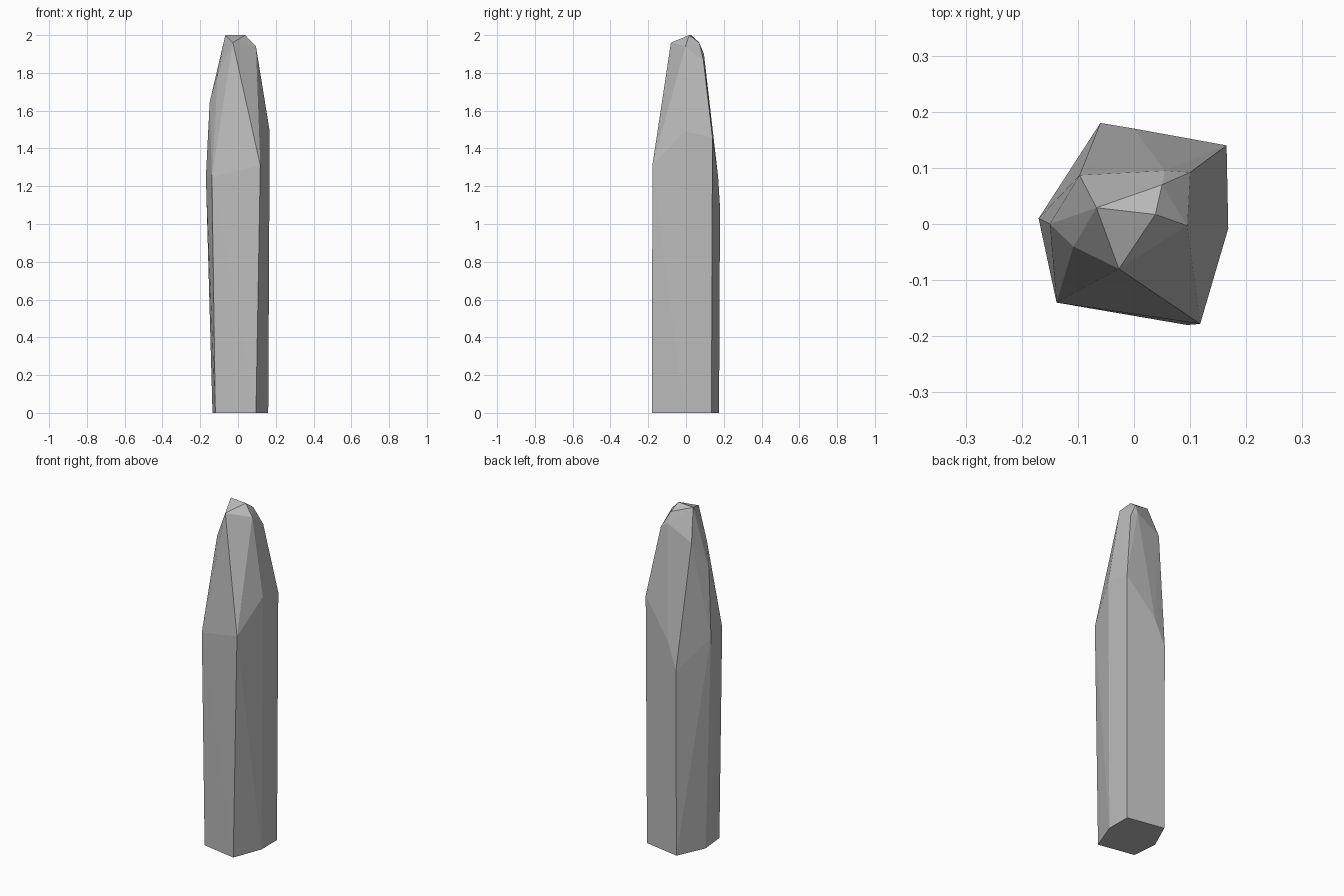
import bpy, bmesh

if "Cube" in bpy.data.objects:
    bpy.data.objects.remove(bpy.data.objects["Cube"])

# Irregular six-sided crystal shard: rings of corner points wrapped in a faceted hull
base = [(0.095, -0.18), (-0.12, -0.14), (-0.135, 0.01),
        (-0.06, 0.175), (0.16, 0.135), (0.16, -0.01)]
shoulder = [(0.118, -0.178, 1.31), (-0.138, -0.14, 1.25), (-0.17, 0.01, 1.25),
            (-0.075, 0.145, 1.25), (-0.06, 0.18, 1.09), (0.0, 0.17, 1.25),
            (0.165, 0.14, 1.46), (0.168, -0.008, 1.49)]
tip = [(-0.15, 0.0, 1.645), (-0.108, -0.04, 1.79), (-0.097, 0.087, 1.82),
       (0.055, 0.095, 1.90), (0.10, 0.092, 1.865), (0.095, -0.003, 1.94),
       (-0.027, -0.08, 1.96), (0.05, 0.07, 1.96), (-0.067, 0.029, 2.0),
       (0.038, 0.017, 2.0)]

bm = bmesh.new()
for p in [(x, y, 0.0) for x, y in base] + shoulder + tip:
    bm.verts.new(p)
hull = bmesh.ops.convex_hull(bm, input=bm.verts[:])
# Drop points that ended up inside the hull
loose = [v for v in bm.verts if not v.link_faces]
bmesh.ops.delete(bm, geom=loose, context='VERTS')
# Merge nearly coplanar triangles into clean facets
bmesh.ops.dissolve_limit(bm, angle_limit=0.02, verts=bm.verts[:], edges=bm.edges[:])
bmesh.ops.recalc_face_normals(bm, faces=bm.faces[:])

mesh = bpy.data.meshes.new("crystal_shard")
bm.to_mesh(mesh)
bm.free()
shard = bpy.data.objects.new("crystal_shard", mesh)
bpy.context.collection.objects.link(shard)

# Single stone grey
grey = bpy.data.materials.new("stone grey")
grey.diffuse_color = (0.5, 0.5, 0.5, 1.0)
grey.use_nodes = True
grey.node_tree.nodes["Principled BSDF"].inputs["Base Color"].default_value = grey.diffuse_color
mesh.materials.append(grey)
